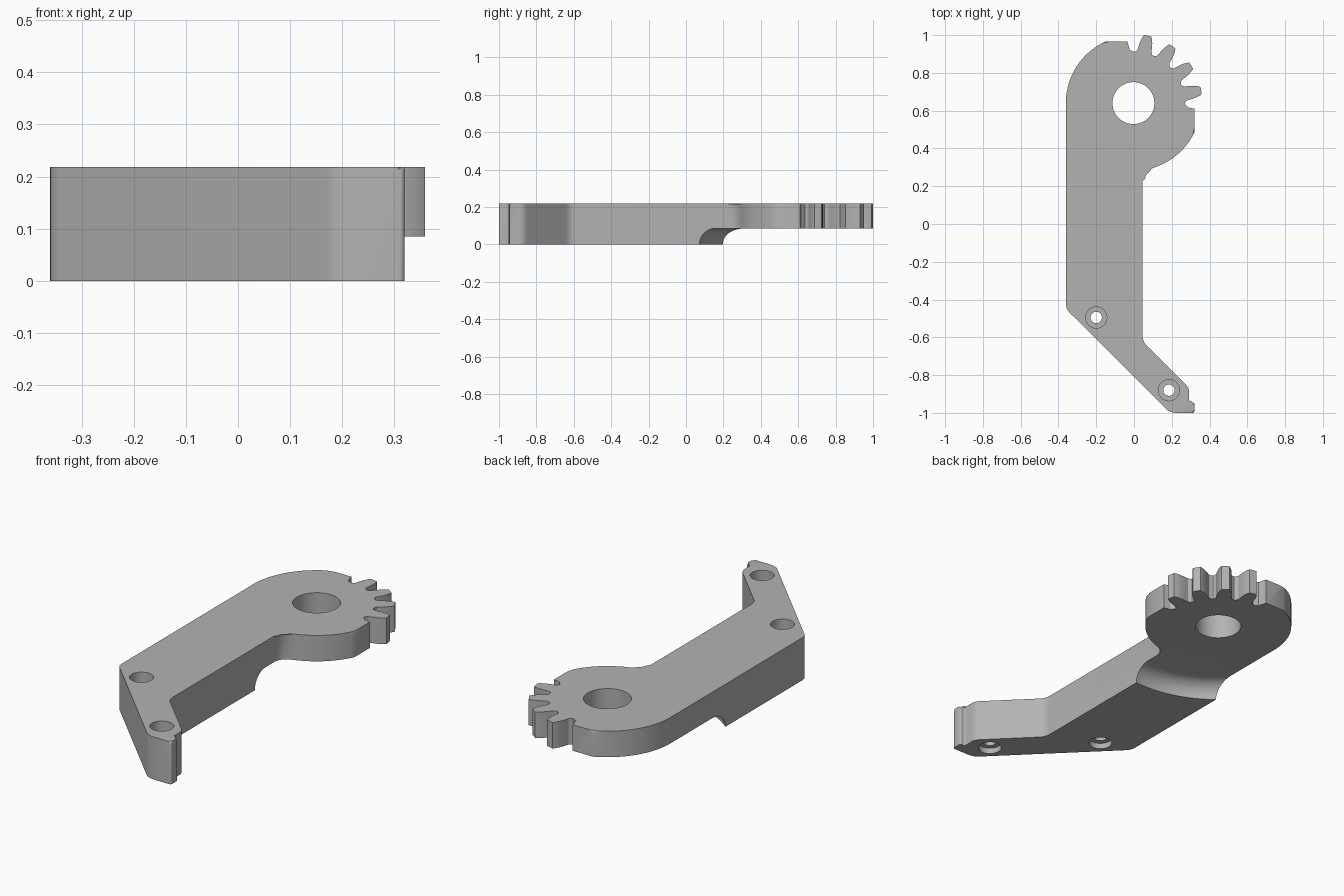
import bpy, bmesh, math
from mathutils import Vector

cube = bpy.data.objects.get("Cube")
if cube:
    bpy.data.objects.remove(cube)

TOP, UNDER = 0.218, 0.085
HUB = Vector((-0.003, 0.64))
HUB_R = 0.358

grey = bpy.data.materials.new("plain grey")
grey.use_nodes = True
COLOUR = (0.45, 0.45, 0.45, 1)
grey.diffuse_color = COLOUR
grey.node_tree.nodes["Principled BSDF"].inputs["Base Color"].default_value = COLOUR


def polar(r, deg):
    a = math.radians(deg)
    return HUB + Vector((r * math.cos(a), r * math.sin(a)))


def arc(r, start, end, n):
    return [polar(r, start + (end - start) * i / n) for i in range(n + 1)]


def rounded(prev, corner, nxt, d, n=6):
    """Curve that replaces a corner, starting d before it."""
    p, c, q = Vector(prev), Vector(corner), Vector(nxt)
    a, b = c + (p - c).normalized() * d, c + (q - c).normalized() * d
    return [a * (1 - t) ** 2 + c * 2 * t * (1 - t) + b * t * t
            for t in (i / n for i in range(n + 1))]


def make_object(name, bm):
    bmesh.ops.recalc_face_normals(bm, faces=bm.faces)
    mesh = bpy.data.meshes.new(name)
    bm.to_mesh(mesh)
    bm.free()
    mesh.materials.append(grey)
    obj = bpy.data.objects.new(name, mesh)
    bpy.context.collection.objects.link(obj)
    return obj


def lathe(name, centre, profile, steps=96):
    """Solid of revolution from (radius, z) points, capped at both ends."""
    bm = bmesh.new()
    rings = []
    for r, z in profile:
        rings.append([bm.verts.new((centre[0] + r * math.cos(math.tau * i / steps),
                                    centre[1] + r * math.sin(math.tau * i / steps), z))
                      for i in range(steps)])
    for lo, hi in zip(rings, rings[1:]):
        for i in range(steps):
            j = (i + 1) % steps
            bm.faces.new((lo[i], lo[j], hi[j], hi[i]))
    bm.faces.new(rings[0])
    bm.faces.new(rings[-1])
    return make_object(name, bm)


def cut(target, cutter):
    mod = target.modifiers.new("cut", 'BOOLEAN')
    mod.operation, mod.solver, mod.object = 'DIFFERENCE', 'EXACT', cutter
    bpy.context.view_layer.objects.active = target
    bpy.ops.object.modifier_apply(modifier=mod.name)
    bpy.data.objects.remove(cutter)


# Outline of the arm: corner points with rounding lengths, counterclockwise
hub_end = polar(HUB_R, -70)
corners = [
    ((-0.36, 0.64), 0), ((-0.36, -0.45), 0.025), ((0.19, -1.0), 0.035),
    ((0.32, -1.0), 0.012), ((0.32, -0.945), 0.012), ((0.292, -0.945), 0.008),
    ((0.292, -0.868), 0.025), ((0.045, -0.621), 0.03),
    ((0.045, 0.275), 0.05), (tuple(hub_end), 0),
]
outline = []
for (p, _), (c, d), (q, _) in zip(corners, corners[1:], corners[2:]):
    outline += rounded(p, c, q, d)

# Round hub up to its flat right side
right_angle = -math.degrees(math.acos((0.32 - HUB.x) / HUB_R))
outline += arc(HUB_R, -70, right_angle, 16)
plain_count = len(outline)

# Gear teeth with rounded valleys between the two hub flats
outline += [Vector((0.32, 0.61)), polar(0.29, -4.5)]
flank = [(0.274, 9.4), (0.283, 7.6), (0.305, 6.7), (0.33, 5.6), (0.352, 4.2), (0.365, 3)]
for k in range(4):
    mid = 10.5 + 22.5 * k
    outline.append(polar(0.271, mid - 11.25))
    outline += [polar(r, mid - a) for r, a in flank]
    outline += [polar(r, mid + a) for r, a in reversed(flank)]
outline += [polar(0.271, 89.2), polar(0.283, 94), Vector((-0.035, 0.967))]
teeth_end = len(outline)

# Round hub from its flat back side to the arm's long side
back_angle = 180 - math.degrees(math.asin((0.967 - HUB.y) / HUB_R))
outline += arc(HUB_R, back_angle, 180, 18)

# Extrude the outline and soften its top rim, leaving the toothed part sharp
bm = bmesh.new()
low = [bm.verts.new((p.x, p.y, 0)) for p in outline]
high = [bm.verts.new((p.x, p.y, TOP)) for p in outline]
n = len(outline)
bm.faces.new(low[::-1])
bm.faces.new(high)
for i in range(n):
    j = (i + 1) % n
    bm.faces.new((low[i], low[j], high[j], high[i]))
rim = [bm.edges.get((high[i], high[(i + 1) % n])) for i in range(n)
       if i < plain_count - 1 or i >= teeth_end]
bmesh.ops.bevel(bm, geom=rim, offset=0.011, segments=3, profile=0.5, affect='EDGES')
arm = make_object("toothed_arm", bm)

# Relief below the hub, ending in a concave round
relief = [(0.57, -0.1), (0.57, 0)]
relief += [(0.485 + UNDER * math.cos(t), UNDER * math.sin(t))
           for t in (math.pi / 2 * i / 10 for i in range(1, 11))]
cut(arm, lathe("relief_cutter", HUB, relief, 160))

# Pivot hole
cut(arm, lathe("pivot_cutter", HUB, [(0.111, -0.1), (0.111, 0.4)]))

# Screw holes, widened at top and bottom
for centre in ((-0.2, -0.495), (0.185, -0.88)):
    cut(arm, lathe("screw_cutter", centre,
                   [(0.056, -0.1), (0.056, 0.03), (0.03, 0.03),
                    (0.03, 0.11), (0.056, 0.11), (0.056, 0.4)], 48))

# Smooth shading with sharp edges kept
bpy.ops.object.select_all(action='DESELECT')
arm.select_set(True)
bpy.context.view_layer.objects.active = arm
bpy.ops.object.shade_smooth_by_angle(angle=math.radians(30))
